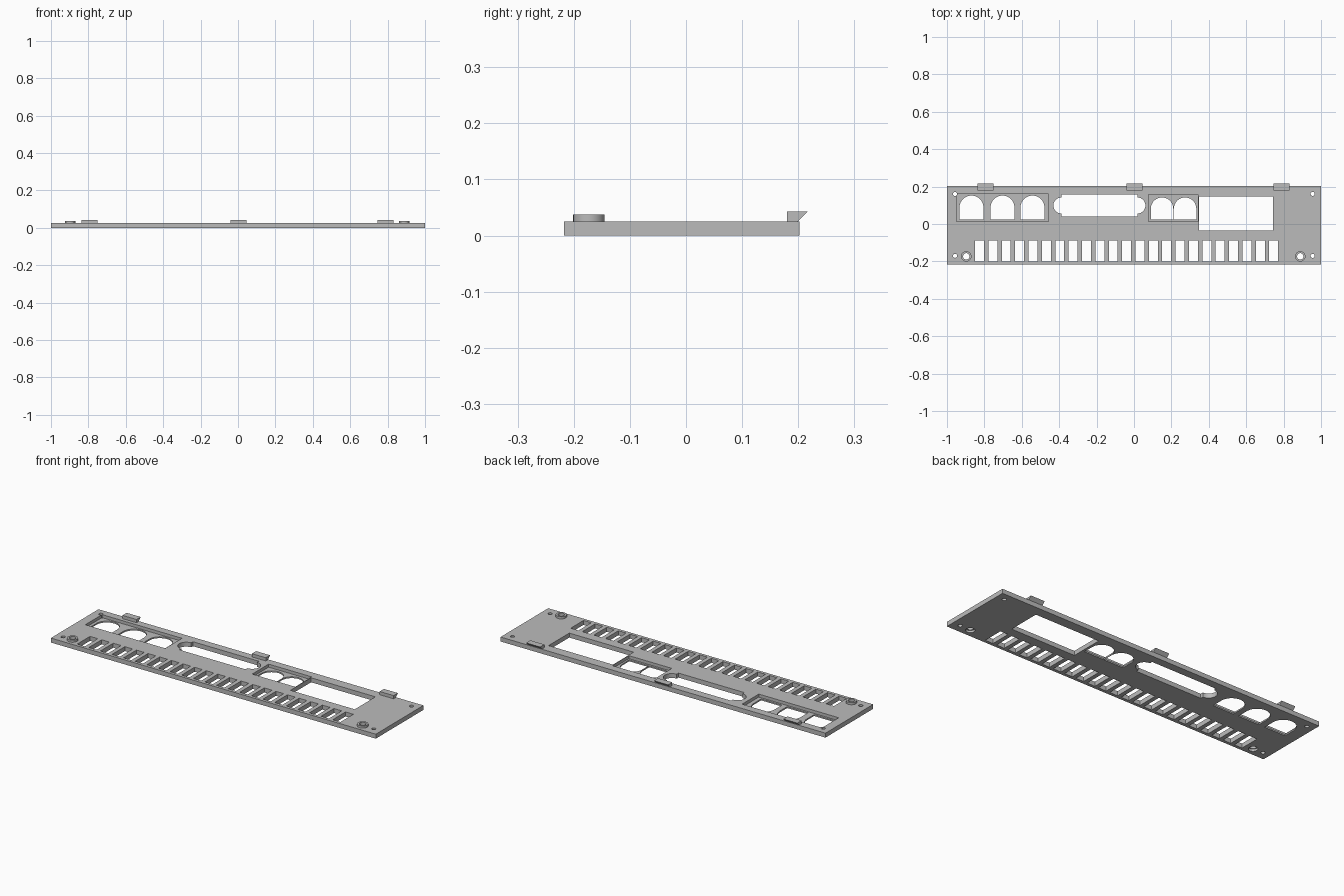
import bpy, bmesh
from math import pi, sin, cos, acos

if "Cube" in bpy.data.objects:
    bpy.data.objects.remove(bpy.data.objects["Cube"])

TOP = 0.025          # plate thickness
FLOOR = 0.008        # floor height of the recessed pockets

grey = bpy.data.materials.new("plain grey")
grey.use_nodes = True
grey.diffuse_color = (0.5, 0.5, 0.5, 1)
grey.node_tree.nodes["Principled BSDF"].inputs["Base Color"].default_value = (0.5, 0.5, 0.5, 1)


# --- outlines, counter-clockwise ---
def rect(x0, x1, y0, y1):
    return [(x0, y0), (x1, y0), (x1, y1), (x0, y1)]


def arc(cx, cy, r, a0, a1, n):
    return [(cx + r * cos(a0 + (a1 - a0) * i / n), cy + r * sin(a0 + (a1 - a0) * i / n))
            for i in range(n + 1)]


def circle(cx, cy, r, n=32):
    return arc(cx, cy, r, 0, 2 * pi, n)[:-1]


def arch(cx, half, y0, y1):
    return [(cx - half, y0), (cx + half, y0)] + arc(cx, y1 - half, half, 0, pi, 20)


def eared_slot(x0, x1, y0, y1, r):
    # rectangle with a part-round ear on each short side
    cy = (y0 + y1) / 2
    return ([(x0, y0), (x1, y0)] + arc(x1, cy, r, -pi / 2, pi / 2, 14)
            + [(x1, y1), (x0, y1)] + arc(x0, cy, r, pi / 2, 3 * pi / 2, 14))


# --- solids ---
def build(name, prisms):
    """Object made of upright prisms given as (outline, low z, high z)."""
    bm = bmesh.new()
    for outline, z0, z1 in prisms:
        face = bm.faces.new([bm.verts.new((x, y, z0)) for x, y in outline])
        top = bmesh.ops.extrude_face_region(bm, geom=[face])["geom"]
        verts = [g for g in top if isinstance(g, bmesh.types.BMVert)]
        bmesh.ops.translate(bm, verts=verts, vec=(0, 0, z1 - z0))
    bmesh.ops.recalc_face_normals(bm, faces=bm.faces)
    mesh = bpy.data.meshes.new(name)
    bm.to_mesh(mesh)
    bm.free()
    mesh.materials.append(grey)
    obj = bpy.data.objects.new(name, mesh)
    bpy.context.collection.objects.link(obj)
    return obj


def cut(obj, cutters):
    """Subtract the cutters and bake the result."""
    for cutter in cutters:
        mod = obj.modifiers.new("cut", 'BOOLEAN')
        mod.operation, mod.solver, mod.object = 'DIFFERENCE', 'EXACT', cutter
    graph = bpy.context.evaluated_depsgraph_get()
    mesh = bpy.data.meshes.new_from_object(obj.evaluated_get(graph))
    obj.modifiers.clear()
    obj.data = mesh


def smooth(obj):
    bpy.ops.object.select_all(action='DESELECT')
    obj.select_set(True)
    bpy.context.view_layer.objects.active = obj
    bpy.ops.object.shade_smooth_by_angle(angle=0.5)


BOSSES = {"right": (-0.897, -0.173), "left": (0.889, -0.173)}

# Openings that pass right through the plate
openings = [arch(x, 0.064, 0.024, 0.152) for x in (-0.869, -0.703, -0.543)]
openings += [arch(x, 0.06, 0.024, 0.142) for x in (0.15, 0.273)]
openings += [eared_slot(-0.388, 0.018, 0.04, 0.158, 0.043)]
openings += [rect(0.347, 0.743, -0.035, 0.147)]
openings += [rect(x - 0.024, x + 0.024, -0.2, -0.087)
             for x in (-0.826 + 0.0715 * i for i in range(23))]
openings += [circle(x, y, 0.011, 20) for x in (-0.957, 0.955) for y in (-0.17, 0.161)]
openings += [circle(x, y, 0.017) for x, y in BOSSES.values()]
through = build("through_cutter", [(o, -0.1, 0.1) for o in openings])

# Pockets around the round sockets, and wider seats under the bosses
pockets = build("pocket_cutter", [
    (rect(-0.949, -0.457, 0.013, 0.16), FLOOR, 0.1),
    (rect(0.078, 0.343, 0.013, 0.158), FLOOR, 0.1)])
seats = build("seat_cutter", [(circle(x, y, 0.023), -0.1, 0.012) for x, y in BOSSES.values()])

# Plate
plate = build("panel_plate", [(rect(-1, 1, -0.217, 0.202), 0, TOP)])
cut(plate, [pockets, through, seats])
smooth(plate)

# Raised screw bosses
for side, (x, y) in BOSSES.items():
    boss = build(f"{side}_screw_boss", [(circle(x, y, 0.028), TOP - 0.003, 0.037)])
    cut(boss, [through])
    smooth(boss)

for cutter in (through, pockets, seats):
    bpy.data.objects.remove(cutter)

# Hooked tabs along the back edge: side profile in (y, z), swept along x
HOOK = [(0.18, TOP - 0.003), (0.199, TOP - 0.003), (0.199, TOP), (0.217, 0.043), (0.18, 0.043)]
for name, cx in (("right", -0.794), ("middle", 0.002), ("left", 0.789)):
    tab = build(f"{name}_hook_tab", [(HOOK, cx - 0.043, cx + 0.043)])
    for v in tab.data.vertices:
        y, z, x = v.co
        v.co = (x, y, z)
